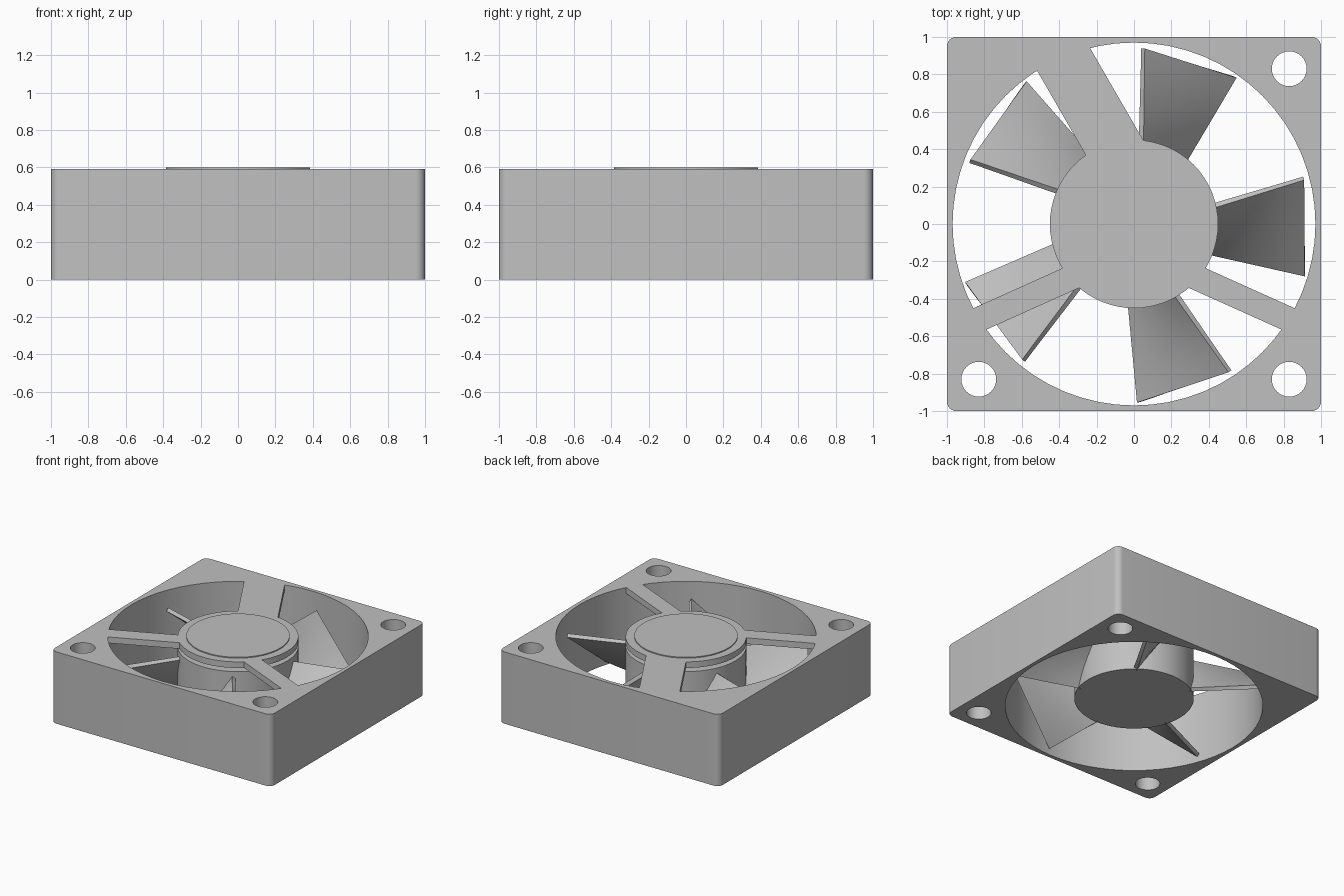
import bpy, bmesh
from math import radians, cos, sin
from mathutils import Vector, Matrix

if "Cube" in bpy.data.objects:
    bpy.data.objects.remove(bpy.data.objects["Cube"], do_unlink=True)

TOP = 0.59
BORE = 0.97
HUB = 0.45

grey = bpy.data.materials.new("plain_grey")
grey.use_nodes = True
colour = (0.53, 0.53, 0.53, 1)
grey.diffuse_color = colour
grey.node_tree.nodes["Principled BSDF"].inputs["Base Color"].default_value = colour


def finish(bm, name):
    """Turn a bmesh into a named grey object."""
    bmesh.ops.recalc_face_normals(bm, faces=bm.faces)
    mesh = bpy.data.meshes.new(name)
    bm.to_mesh(mesh)
    bm.free()
    mesh.materials.append(grey)
    obj = bpy.data.objects.new(name, mesh)
    bpy.context.collection.objects.link(obj)
    return obj


def activate(obj):
    bpy.ops.object.select_all(action='DESELECT')
    obj.select_set(True)
    bpy.context.view_layer.objects.active = obj


def smooth(obj):
    activate(obj)
    bpy.ops.object.shade_smooth_by_angle(angle=radians(30))


def cylinder(name, radius, low, high, x=0, y=0, sides=64):
    bm = bmesh.new()
    bmesh.ops.create_cone(bm, cap_ends=True, segments=sides, radius1=radius,
                          radius2=radius, depth=high - low,
                          matrix=Matrix.Translation((x, y, (low + high) / 2)))
    return finish(bm, name)


def box(name, size, matrix):
    bm = bmesh.new()
    bmesh.ops.create_cube(bm, size=1, matrix=matrix @ Matrix.Diagonal((*size, 1)))
    return finish(bm, name)


# Square housing with rounded upright edges
frame = box("frame", (2, 2, TOP), Matrix.Translation((0, 0, TOP / 2)))
bm = bmesh.new()
bm.from_mesh(frame.data)
upright = [e for e in bm.edges if abs(e.verts[0].co.z - e.verts[1].co.z) > 0.1]
bmesh.ops.bevel(bm, geom=upright, offset=0.05, segments=6, profile=0.5, affect='EDGES')
bm.to_mesh(frame.data)
bm.free()

# Bore and three screw holes
cutters = [cylinder("bore_cutter", BORE, -0.1, TOP + 0.1)]
for x, y in ((1, 1), (1, -1), (-1, -1)):
    cutters.append(cylinder("hole_cutter", 0.093, -0.1, TOP + 0.1,
                            0.83 * x, 0.83 * y, 32))
activate(frame)
for cutter in cutters:
    mod = frame.modifiers.new("cut", 'BOOLEAN')
    mod.operation = 'DIFFERENCE'
    mod.solver = 'EXACT'
    mod.object = cutter
    bpy.ops.object.modifier_apply(modifier=mod.name)
    bpy.data.objects.remove(cutter, do_unlink=True)
smooth(frame)

# Motor mount, its label disc, spindle and rotor hub
for part in (cylinder("motor_mount", HUB, TOP - 0.05, TOP),
             cylinder("mount_disc", 0.385, TOP - 0.01, TOP + 0.008),
             cylinder("spindle", 0.38, 0.5, TOP - 0.04),
             cylinder("rotor_hub", HUB, 0.065, 0.51)):
    smooth(part)


# Struts that carry the motor mount
def strut(name, angle, offset, width, end):
    start = 0.25
    place = (Matrix.Rotation(radians(angle), 4, 'Z')
             @ Matrix.Translation(((start + end) / 2, offset, TOP - 0.025)))
    box(name, (end - start, width, 0.05), place)


strut("right_strut", 204.2, 0.125, 0.133, 0.99)
strut("left_strut", -24.2, -0.125, 0.133, 0.99)
strut("cable_strut", 120, -0.114, 0.306, 0.985)

# Twisted fan blades: a grid between four corners, thickened
inner_high, outer_high = Vector((0.41, 0.08, 0.47)), Vector((0.91, 0.235, 0.46))
inner_low, outer_low = Vector((0.40, -0.165, 0.08)), Vector((0.913, -0.28, 0.06))
STEPS = 6


def blade(name, angle):
    bm = bmesh.new()
    turn = Matrix.Rotation(radians(angle), 4, 'Z')
    rows = []
    for i in range(STEPS + 1):
        high = inner_high.lerp(outer_high, i / STEPS)
        low = inner_low.lerp(outer_low, i / STEPS)
        rows.append([bm.verts.new(turn @ low.lerp(high, j / STEPS))
                     for j in range(STEPS + 1)])
    for a, b in zip(rows, rows[1:]):
        for j in range(STEPS):
            bm.faces.new((a[j], b[j], b[j + 1], a[j + 1]))
    obj = finish(bm, name)
    # Keep the upper side in place and thicken downwards
    if obj.data.polygons[0].normal.z < 0:
        obj.data.flip_normals()
    activate(obj)
    mod = obj.modifiers.new("thickness", 'SOLIDIFY')
    mod.thickness = 0.03
    mod.offset = -1
    bpy.ops.object.modifier_apply(modifier=mod.name)
    smooth(obj)


for n in range(5):
    blade(f"blade_{n + 1}", 72 * n)
